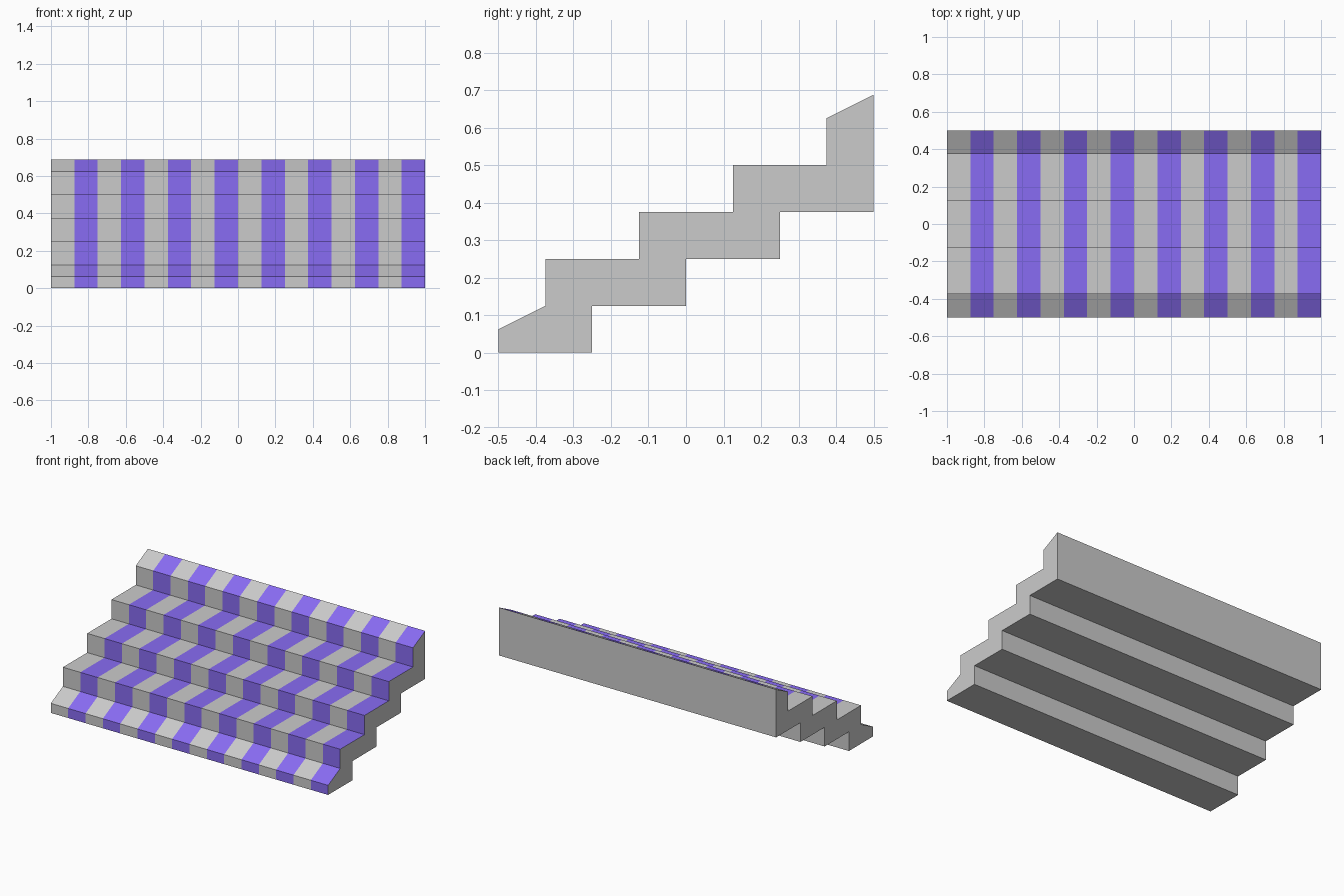
import bpy, bmesh

if "Cube" in bpy.data.objects:
    bpy.data.objects.remove(bpy.data.objects["Cube"])

STEP, RISE, STRIPES = 0.25, 0.125, 16
WIDTH = 2.0 / STRIPES

# Upper side profile (y, z): half step, three full steps, half step with sloped ends
upper = [(-0.5, 0.0), (-0.5, RISE / 2), (-0.375, RISE)]
for i in range(3):
    y, z = -0.375 + i * STEP, (i + 2) * RISE
    upper += [(y, z), (y + STEP, z)]
upper += [(0.375, 5 * RISE), (0.5, 5.5 * RISE)]

# Stepped underside, from the back down to the front
lower = [(0.5, 3 * RISE)]
for i in range(3):
    y, z = 0.25 - i * STEP, (3 - i) * RISE
    lower += [(y, z), (y, z - RISE)]
profile = upper + lower
n = len(profile)

# Sweep the profile across the width, one column per stripe
bm = bmesh.new()
rings = [[bm.verts.new((-1 + i * WIDTH, y, z)) for y, z in profile]
         for i in range(STRIPES + 1)]
for i in range(STRIPES):
    a, b = rings[i], rings[i + 1]
    for j in range(n):
        k = (j + 1) % n
        face = bm.faces.new((a[j], a[k], b[k], b[j]))
        # Blue stripes only on treads and risers
        if i % 2 and j < len(upper) - 1:
            face.material_index = 1

# End caps
bm.faces.new(rings[0])
bm.faces.new(rings[-1][::-1])
bmesh.ops.recalc_face_normals(bm, faces=bm.faces)

mesh = bpy.data.meshes.new("striped_stairs")
bm.to_mesh(mesh)
bm.free()

# Plain grey body plus blue stripe colour
blue = bpy.data.materials.new("stripe_blue")
blue.diffuse_color = (0.25, 0.15, 0.9, 1)
blue.use_nodes = True
blue.node_tree.nodes["Principled BSDF"].inputs["Base Color"].default_value = blue.diffuse_color
mesh.materials.append(None)
mesh.materials.append(blue)
stairs = bpy.data.objects.new("striped_stairs", mesh)
bpy.context.collection.objects.link(stairs)
